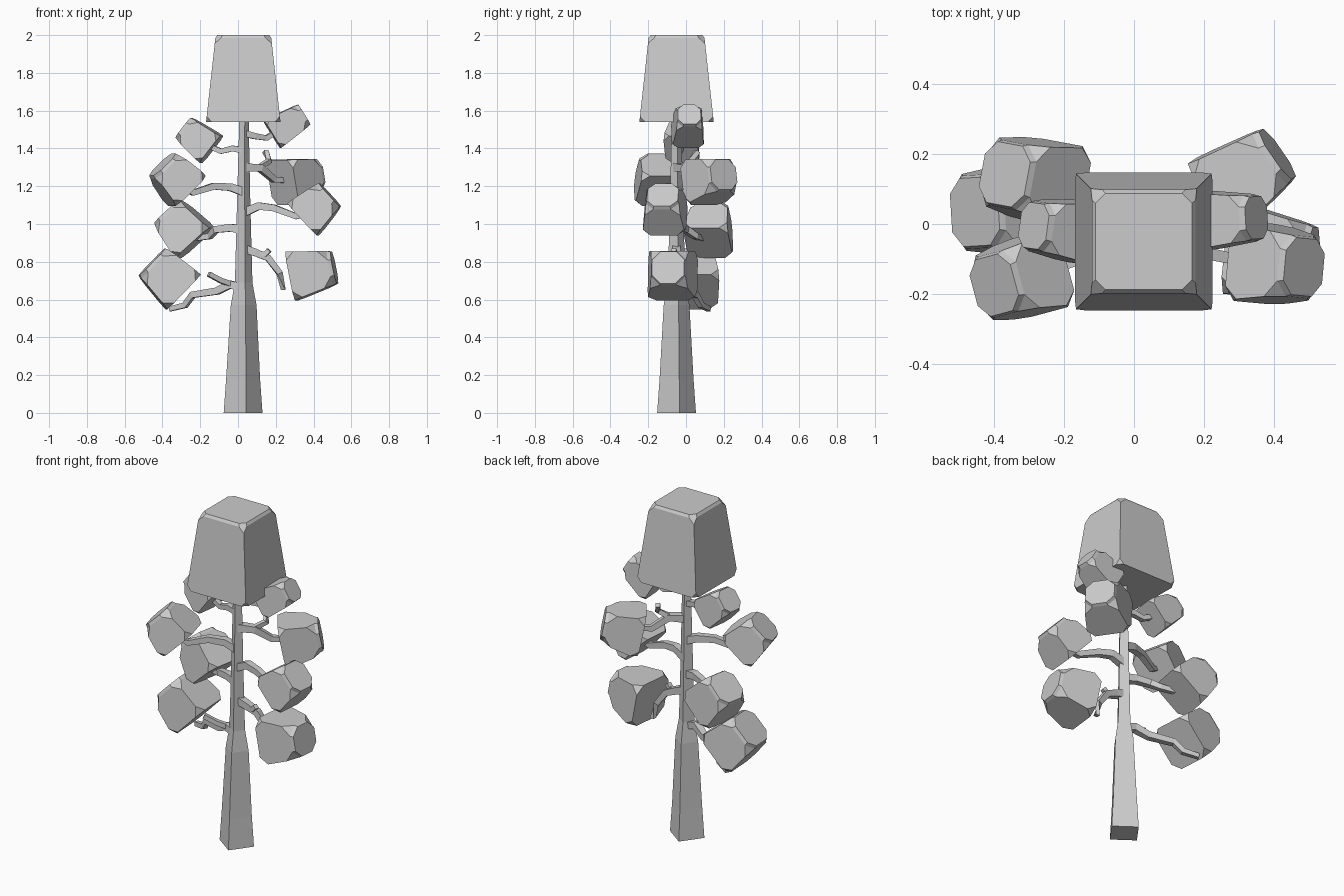
import bpy, bmesh, math
from mathutils import Vector, Matrix

if "Cube" in bpy.data.objects:
    bpy.data.objects.remove(bpy.data.objects["Cube"])


def finish(bm, name):
    bmesh.ops.recalc_face_normals(bm, faces=bm.faces)
    me = bpy.data.meshes.new(name)
    bm.to_mesh(me)
    bm.free()
    ob = bpy.data.objects.new(name, me)
    bpy.context.collection.objects.link(ob)
    return ob


def limb(name, pts, radii, turn=45):
    """Four-sided tapered tube along a path."""
    bm = bmesh.new()
    pts = [Vector(p) for p in pts]
    rings = []
    for i, p in enumerate(pts):
        t = (pts[min(i + 1, len(pts) - 1)] - pts[max(i - 1, 0)]).normalized()
        if abs(t.z) > 0.95:
            u, v = Vector((1, 0, 0)), Vector((0, 1, 0))
        else:
            u = t.cross(Vector((0, 0, 1))).normalized()
            v = u.cross(t)
        ring = []
        for k in range(4):
            a = math.radians(turn + 90 * k)
            ring.append(bm.verts.new(p + radii[i] * (u * math.cos(a) + v * math.sin(a))))
        rings.append(ring)
    for a, b in zip(rings, rings[1:]):
        for k in range(4):
            bm.faces.new((a[k], a[(k + 1) % 4], b[(k + 1) % 4], b[k]))
    bm.faces.new(rings[0])
    bm.faces.new(rings[-1])
    return finish(bm, name)


def foliage(name, base, tip, half_base, half_tip, cut, lid):
    """Tapered block with clipped corners and a thin inset lid, base centre to tip centre."""
    base, tip = Vector(base), Vector(tip)
    axis = tip - base
    h = axis.length - lid
    bm = bmesh.new()
    bmesh.ops.create_cube(bm, size=2)
    for v in bm.verts:
        s = half_tip if v.co.z > 0 else half_base
        v.co = Vector((v.co.x * s, v.co.y * s, h if v.co.z > 0 else 0))
    bmesh.ops.bevel(bm, geom=bm.verts[:], offset=cut, segments=1, affect='VERTICES')
    bm.normal_update()
    top = max(bm.faces, key=lambda f: f.calc_center_median().z)
    res = bmesh.ops.extrude_face_region(bm, geom=[top])
    bmesh.ops.delete(bm, geom=[top], context='FACES_ONLY')
    for v in res['geom']:
        if isinstance(v, bmesh.types.BMVert):
            v.co = Vector((v.co.x * 0.93, v.co.y * 0.93, h + lid))
    if axis.xy.length > 1e-4:
        rot = axis.to_track_quat('Z', 'Y').to_matrix().to_4x4()
    else:
        rot = Matrix.Identity(4)
    bm.transform(Matrix.Translation(base) @ rot)
    return finish(bm, name)


# Trunk
limb("trunk", [(.027, -.05, 0), (.027, -.05, .18), (.03, -.05, .57), (.03, -.05, .69),
               (.03, -.05, 1.1), (.032, -.05, 1.6)],
     [.104, .091, .069, .047, .036, .024], turn=9)

# Crown block
foliage("crown_foliage", (.028, -.05, 1.54), (.028, -.05, 2.0), .197, .148, .03, .015)

# Side foliage blocks: name, base centre, tip centre, half widths
blocks = [
    ("left_low", (-.29, .045, .64), (-.455, .035, .80), .128, .105),
    ("left_mid", (-.225, .115, .90), (-.37, .142, 1.065), .12, .095),
    ("left_high", (-.27, -.14, 1.175), (-.40, -.175, 1.315), .115, .09),
    ("left_top", (-.14, -.025, 1.395), (-.287, -.005, 1.51), .09, .07),
    ("right_low", (.285, -.07, .725), (.51, -.095, .77), .132, .092),
    ("right_mid", (.345, -.11, 1.025), (.486, -.123, 1.155), .115, .088),
    ("right_high", (.235, .08, 1.22), (.41, .20, 1.262), .122, .088),
    ("right_top", (.18, .008, 1.475), (.35, .018, 1.58), .085, .065),
]
for name, b, t, hb, ht in blocks:
    foliage(name + "_foliage", b, t, hb, ht, hb * .36, .018)

# Branches and twigs
paths = {
    "left_low_branch": [(.03, -.05, .66), (-.04, -.04, .68), (-.11, -.01, .645), (-.24, .05, .625), (-.28, .08, .57), (-.36, .12, .55)],
    "left_low_twig": [(-.03, -.04, .68), (-.09, -.07, .70), (-.155, -.10, .735)],
    "right_low_branch": [(.03, -.05, .87), (.09, -.05, .85), (.16, -.045, .82), (.22, -.04, .74), (.24, -.03, .65)],
    "right_low_twig": [(.10, -.05, .845), (.145, -.06, .84), (.165, -.065, .862)],
    "left_mid_branch": [(.03, -.05, .97), (-.04, -.03, .98), (-.12, 0, .97), (-.15, .05, .935), (-.24, .09, .92)],
    "right_mid_branch": [(.03, -.05, 1.06), (.11, -.06, 1.095), (.19, -.08, 1.085), (.31, -.105, 1.04), (.37, -.11, 1.05)],
    "left_high_branch": [(.03, -.05, 1.17), (-.04, -.06, 1.195), (-.13, -.09, 1.2), (-.24, -.13, 1.165), (-.3, -.15, 1.2)],
    "right_high_branch": [(.03, -.05, 1.30), (.12, -.01, 1.295), (.19, .05, 1.235), (.27, .10, 1.23)],
    "right_high_twig": [(.11, -.015, 1.295), (.165, .03, 1.335), (.145, .06, 1.385)],
    "left_top_branch": [(.03, -.05, 1.39), (-.03, -.045, 1.4), (-.09, -.035, 1.385), (-.17, -.02, 1.42)],
    "right_top_branch": [(.03, -.05, 1.48), (.09, -.035, 1.465), (.15, -.01, 1.455), (.22, .01, 1.5)],
}
for name, pts in paths.items():
    n = len(pts) - 1
    r0 = .02 if "twig" in name else (.024 if "top" in name else .032)
    limb(name, pts, [r0 + (.018 - r0) * i / n for i in range(n + 1)])
